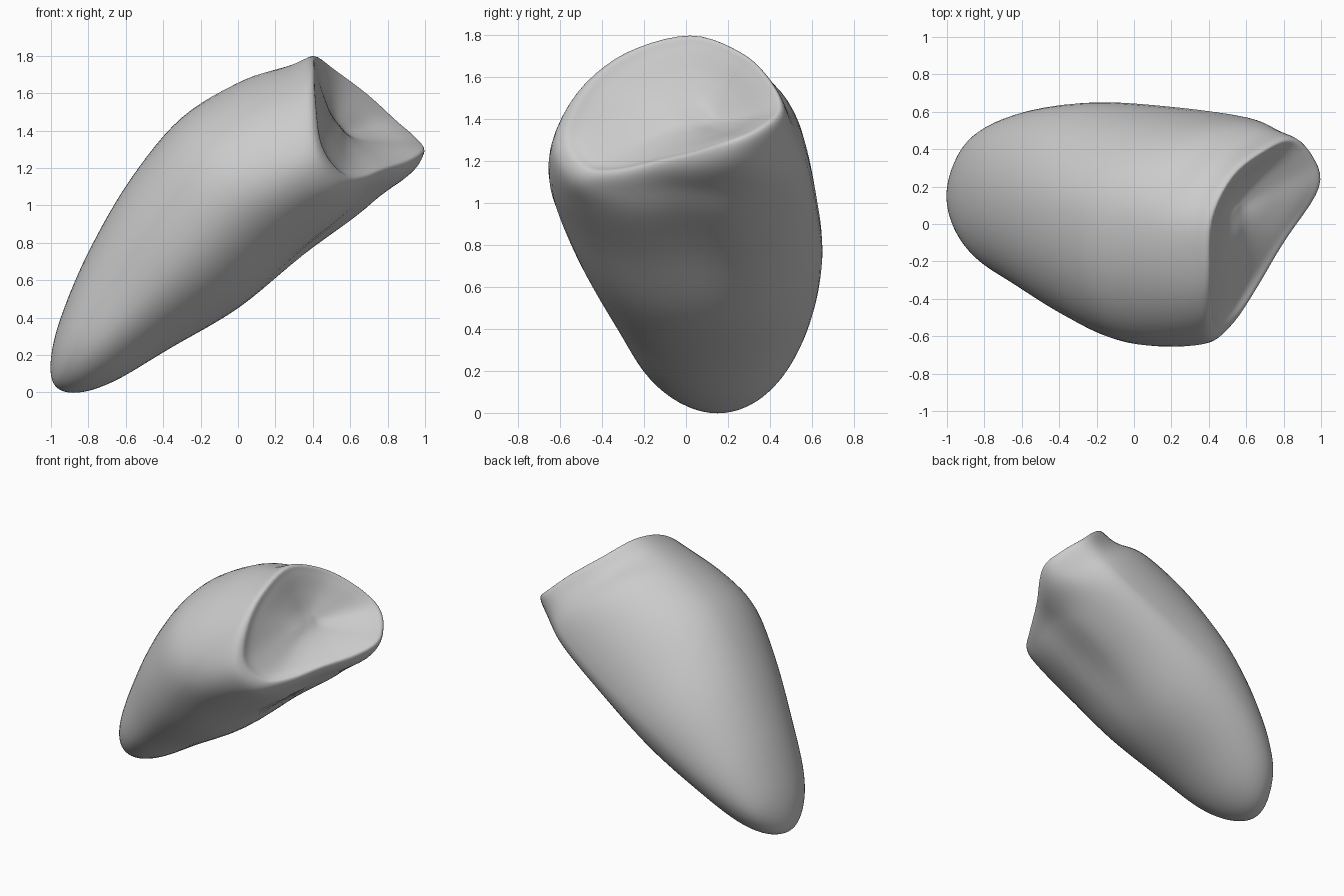
import bpy, bmesh, math
from mathutils import Vector

cube = bpy.data.objects.get("Cube")
if cube:
    bpy.data.objects.remove(cube, do_unlink=True)

SIDES, STEPS = 60, 6
AXIS = Vector((0.76, 0, 0.65))      # from the narrow tip to the open end
ACROSS = Vector((-0.65, 0, 0.76))   # from the underside to the back


def spline(a, b, c, d, t):
    return 0.5 * (2 * b + (c - a) * t + (2 * a - 5 * b + 4 * c - d) * t * t
                  + (3 * b - a - 3 * c + d) * t ** 3)


def section(s, tilt, left, left_u, right, right_u, low, low_y, high, high_y):
    """Four joined quarter ellipses across the axis, leaning along it by tilt."""
    loop = []
    for i in range(SIDES):
        a = math.tau * i / SIDES
        c, n = math.cos(a), math.sin(a)
        mid_y = high_y if n >= 0 else low_y
        mid_u = right_u if c >= 0 else left_u
        y = mid_y + c * ((right - mid_y) if c >= 0 else (mid_y - left))
        u = mid_u + n * ((high - mid_u) if n >= 0 else (mid_u - low))
        loop.append(Vector((s + tilt * (y - 0.35 * y * y), y, u)))
    return loop


def closed_curve(points):
    """Smooth closed loop through evenly spaced control points."""
    count, per = len(points), SIDES // len(points)
    return [spline(*(Vector(points[(k + m) % count]) for m in (-1, 0, 1, 2)), j / per)
            for k in range(count) for j in range(per)]


def toward(loop, centre, inset, sink):
    """Shrink a loop toward a centre while sinking it along the axis."""
    return [Vector((p.x + (centre.x - p.x) * sink,
                    p.y + (centre.y - p.y) * inset,
                    p.z + (centre.z - p.z) * inset)) for p in loop]


def opposite(loop):
    return loop[SIDES // 2:] + loop[:SIDES // 2]


# Body sections from the tip
tip = Vector((-0.72, 0.15, 0.66))
body = [
    section(-0.65, 0, -0.03, 0.67, 0.33, 0.67, 0.555, 0.15, 0.78, 0.15),
    section(-0.46, 0, -0.20, 0.69, 0.49, 0.72, 0.475, 0.15, 0.92, 0.15),
    section(-0.12, 0, -0.35, 0.72, 0.60, 0.73, 0.415, 0.15, 1.09, 0.13),
    section(0.3, 0.05, -0.51, 0.77, 0.65, 0.70, 0.338, 0.15, 1.24, 0.1),
    section(0.72, 0.15, -0.62, 0.81, 0.625, 0.6, 0.323, 0.15, 1.312, 0.05),
    section(1.1, 0.3, -0.655, 0.77, 0.57, 0.53, 0.3, 0.15, 1.25, 0),
]

# Slanted rim: along the axis, sideways, across; from the rear side over the top
rim = closed_curve([
    (1.58, 0.46, 0.55), (1.555, 0.4, 0.76), (1.51, 0.26, 0.97),
    (1.475, 0.02, 1.105), (1.415, -0.28, 1.05), (1.31, -0.49, 0.91),
    (1.19, -0.585, 0.71), (1.175, -0.5, 0.53), (1.25, -0.33, 0.44),
    (1.41, -0.06, 0.365), (1.58, 0.2, 0.325), (1.6, 0.36, 0.4)])
body.append(toward(rim, Vector((0.3, 0, 0.7)), -0.095, 0.1))

# Hollow end sections
hollow = Vector((1.34, 0.06, 0.72))
dish = [toward(rim, hollow, 0.15, 0.1), toward(rim, hollow, 0.48, 0.6),
        toward(rim, hollow, 0.78, 0.95)]

keys = [[tip] * SIDES] + body + [rim] + dish + [[hollow] * SIDES]
padded = [opposite(body[0])] + keys + [opposite(dish[-1])]

# Smooth loops through the sections
loops = []
for k in range(len(keys) - 1):
    for j in range(STEPS):
        if k or j:
            loops.append([spline(*(padded[k + m][i] for m in range(4)), j / STEPS)
                          for i in range(SIDES)])


def place(p, i=0):
    """Groove the underside, then turn section coordinates into model space."""
    under = max(0, -math.sin(math.tau * i / SIDES))
    groove = 0.032 * under * math.exp(-((p.y - 0.17 + 0.2 * p.x) / 0.17) ** 2
                                      - ((p.x - 1) / 0.45) ** 2)
    return AXIS * p.x + ACROSS * (p.z + groove) + Vector((0, p.y, 0))


bm = bmesh.new()
rings = [[bm.verts.new(place(p, i)) for i, p in enumerate(loop)] for loop in loops]
start, end = bm.verts.new(place(tip)), bm.verts.new(place(hollow))
for i in range(SIDES):
    j = (i + 1) % SIDES
    for a, b in zip(rings, rings[1:]):
        bm.faces.new((a[i], a[j], b[j], b[i]))
    bm.faces.new((start, rings[0][j], rings[0][i]))
    bm.faces.new((end, rings[-1][i], rings[-1][j]))
bmesh.ops.recalc_face_normals(bm, faces=bm.faces)

mesh = bpy.data.meshes.new("hollow_ended_body")
bm.to_mesh(mesh)
bm.free()
body_obj = bpy.data.objects.new("hollow_ended_body", mesh)
bpy.context.collection.objects.link(body_obj)

# Plain grey surface
grey = bpy.data.materials.new("plain_grey")
grey.use_nodes = True
colour = (0.6, 0.6, 0.6, 1)
grey.diffuse_color = colour
grey.node_tree.nodes["Principled BSDF"].inputs["Base Color"].default_value = colour
mesh.materials.append(grey)

bpy.context.view_layer.objects.active = body_obj
body_obj.select_set(True)
bpy.ops.object.shade_smooth_by_angle(angle=math.radians(60))
